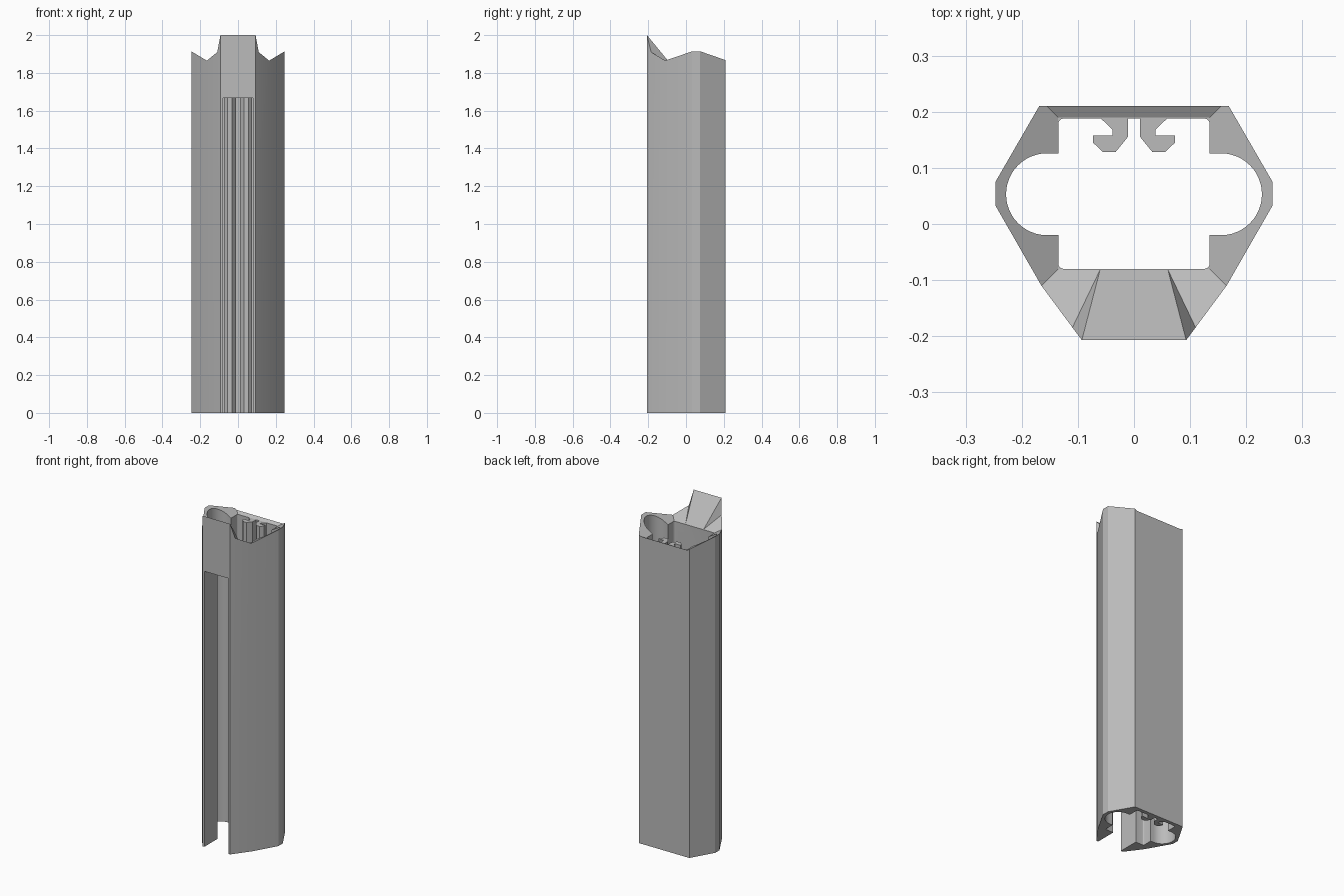
import bpy, bmesh
from math import sin, cos, pi
from mathutils import Vector

cube = bpy.data.objects.get("Cube")
if cube:
    bpy.data.objects.remove(cube, do_unlink=True)

grey = bpy.data.materials.new("plain grey")
grey.use_nodes = True
grey.diffuse_color = (0.5, 0.5, 0.5, 1)
grey.node_tree.nodes["Principled BSDF"].inputs["Base Color"].default_value = (0.5, 0.5, 0.5, 1)


def add_object(name, bm):
    bmesh.ops.recalc_face_normals(bm, faces=bm.faces)
    mesh = bpy.data.meshes.new(name)
    bm.to_mesh(mesh)
    bm.free()
    mesh.materials.append(grey)
    obj = bpy.data.objects.new(name, mesh)
    bpy.context.collection.objects.link(obj)
    return obj


def prism(name, half, bottom, top):
    """Mirror a half outline across x and extrude it upwards."""
    outline = half + [(-x, y) for x, y in reversed(half)]
    bm = bmesh.new()
    face = bm.faces.new([bm.verts.new((x, y, bottom)) for x, y in outline])
    side = bmesh.ops.extrude_face_region(bm, geom=[face])["geom"]
    verts = [v for v in side if isinstance(v, bmesh.types.BMVert)]
    bmesh.ops.translate(bm, verts=verts, vec=(0, 0, top - bottom))
    return add_object(name, bm)


def hull(name, points):
    bm = bmesh.new()
    for p in points:
        bm.verts.new(p)
    bmesh.ops.convex_hull(bm, input=bm.verts)
    return add_object(name, bm)


def cut(target, cutter):
    cutter.hide_render = True
    mod = target.modifiers.new("cut", 'BOOLEAN')
    mod.operation = 'DIFFERENCE'
    mod.solver = 'EXACT'
    mod.object = cutter
    bpy.ops.object.select_all(action='DESELECT')
    bpy.context.view_layer.objects.active = target
    target.select_set(True)
    bpy.ops.object.modifier_apply(modifier=mod.name)
    bpy.data.objects.remove(cutter, do_unlink=True)


def arc(cx, cy, r, start, end, steps):
    angles = [start + (end - start) * i / steps for i in range(steps + 1)]
    return [(cx + r * cos(a), cy + r * sin(a)) for a in angles]


# Outer column, six main sides with narrow flats
body = prism("column_body", [(0.093, -0.207), (0.165, -0.11), (0.247, 0.033),
                             (0.247, 0.075), (0.169, 0.21)], 0, 2)

# Hollow core: box, rounded side channels, and two hooks on the back wall
hook = [(0.011, 0.188), (0.011, 0.155), (0.033, 0.128), (0.055, 0.128), (0.073, 0.145),
        (0.073, 0.158), (0.038, 0.158), (0.038, 0.168), (0.059, 0.188)]
core = hook + arc(0.125, 0.178, 0.01, pi / 2, 0, 4)
core += [(0.135, 0.126)] + arc(0.155, 0.053, 0.073, pi / 2, -pi / 2, 24) + [(0.135, -0.02)]
core += arc(0.125, -0.07, 0.01, 0, -pi / 2, 4)
cut(body, prism("core_cutter", core, -0.5, 2.5))

# Front slot
cut(body, prism("slot_cutter", [(0.08, -0.4), (0.08, 0.0)], -0.5, 1.667))

# Sloped bowl at the top, notched so that a raised tab stays at the front
floor, rise, slope = 1.847, 0.4, 0.6
grow = rise / slope
bowl = hull("bowl_cutter", [(s * (0.135 + g), y, z) for s in (-1, 1)
                            for g, z in ((0, floor), (grow, floor + rise))
                            for y in (-0.08 - g, 0.19 + g)])
apex = Vector((0.06, -0.08, 1.846))
crest = Vector((0.093, -0.207, 2.0))
shoulder = Vector((0.11, -0.184, 1.908))
points = [apex, apex.lerp(crest, 1.3), apex.lerp(shoulder, 1.3)]
points += [Vector((p.x, p.y, 1.6)) for p in points]
cut(bowl, hull("tab_wedge", [(s * p.x, p.y, p.z) for p in points for s in (-1, 1)]))
cut(body, bowl)

bpy.ops.object.select_all(action='DESELECT')
bpy.context.view_layer.objects.active = body
body.select_set(True)
bpy.ops.object.shade_smooth_by_angle(angle=0.3)
